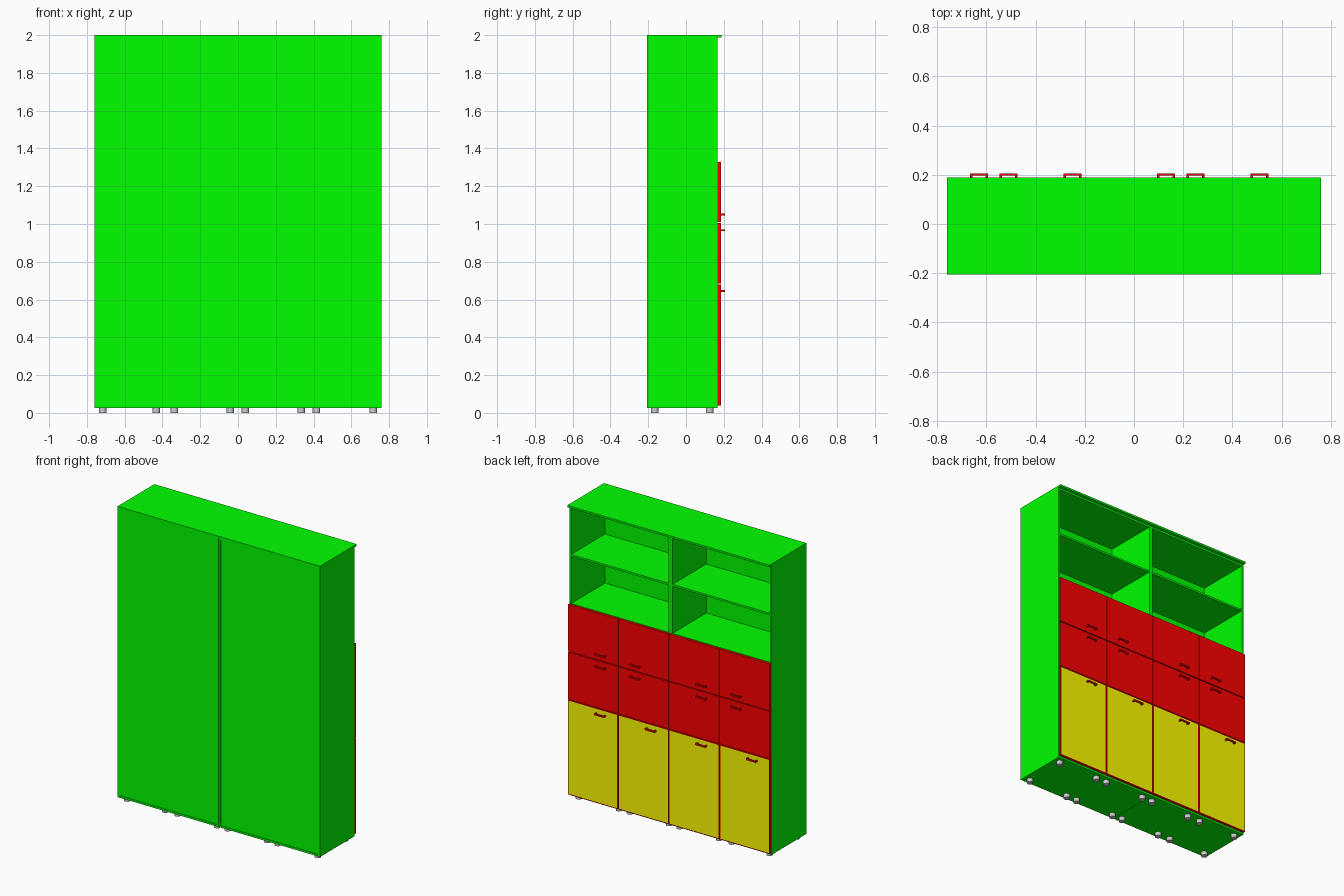
import bpy, bmesh

if "Cube" in bpy.data.objects:
    bpy.data.objects.remove(bpy.data.objects["Cube"])


def material(name, rgb):
    m = bpy.data.materials.new(name)
    m.diffuse_color = (*rgb, 1)
    m.use_nodes = True
    m.node_tree.nodes["Principled BSDF"].inputs["Base Color"].default_value = m.diffuse_color
    return m


GREEN = material("green", (0.0, 1.0, 0.0))
RED = material("red", (1.0, 0.0, 0.0))
YELLOW = material("yellow", (1.0, 1.0, 0.0))


def finish(name, bm, mats):
    me = bpy.data.meshes.new(name)
    bm.to_mesh(me)
    bm.free()
    ob = bpy.data.objects.new(name, me)
    bpy.context.collection.objects.link(ob)
    for m in mats:
        me.materials.append(m)
    return ob


def add_box(bm, x0, x1, y0, y1, z0, z1):
    vs = bmesh.ops.create_cube(bm, size=1)["verts"]
    bmesh.ops.scale(bm, vec=(x1 - x0, y1 - y0, z1 - z0), verts=vs)
    bmesh.ops.translate(bm, vec=((x0 + x1) / 2, (y0 + y1) / 2, (z0 + z1) / 2), verts=vs)


def box(name, mat, *bounds):
    bm = bmesh.new()
    add_box(bm, *bounds)
    return finish(name, bm, [mat])


W, T = 0.76, 0.013             # half width, board thickness
YB, YF = -0.206, 0.166         # closed side, open side
Z0, Z1 = 0.026, 1.987          # carcass bottom and top
DOOR0, DOOR1 = 0.168, 0.185    # door thickness span


def door(name, x0, x1, z0, z1, panel=False):
    bm = bmesh.new()
    add_box(bm, x0, x1, DOOR0, DOOR1, z0, z1)
    if panel:  # yellow face inside a red edge
        bm.normal_update()
        face = max(bm.faces, key=lambda f: f.normal.y)
        bmesh.ops.inset_region(bm, faces=[face], thickness=0.007)
        face.material_index = 1
    return finish(name, bm, [RED, YELLOW])


def handle(name, x, z):
    bm = bmesh.new()
    h, t, r = 0.037, 0.010, 0.005
    add_box(bm, x - h, x + h, 0.198, 0.206, z - r, z + r)
    for a in (x - h, x + h - t):
        add_box(bm, a, a + t, DOOR1, 0.198, z - r, z + r)
    return finish(name, bm, [RED])


# Shared top board
box("top_board", GREEN, -0.76, 0.76, YB, 0.188, Z1, 2.0)

# Two carcasses side by side, back panels set in slightly
for side, x0, x1 in (("left", -W, -0.0005), ("right", 0.0005, W)):
    a, b = x0 + T, x1 - T
    box(side + "_side_panel_a", GREEN, x0, a, YB, YF, Z0, Z1)
    box(side + "_side_panel_b", GREEN, b, x1, YB, YF, Z0, Z1)
    box(side + "_carcass_top", GREEN, a, b, YB, YF, Z1 - T, Z1)
    box(side + "_floor", GREEN, a, b, YB, YF, Z0, Z0 + T)
    box(side + "_back_panel", GREEN, a, b, YB + 0.004, YB + 0.008, Z0 + T, Z1 - T)
    for i, z in enumerate((0.677, 1.315, 1.648)):
        box(f"{side}_shelf_{i}", GREEN, a, b, YB + 0.008, YF - 0.002, z, z + T)
    m = (x0 + x1) / 2
    box(side + "_divider", GREEN, m - T / 2, m + T / 2, YB + 0.008, YF - 0.002, Z0 + T, 1.315)

# Four columns of doors and drawer fronts with handles
low_x = (-0.63, -0.25, 0.13, 0.51)
high_x = (-0.51, -0.25, 0.25, 0.51)
for i in range(4):
    x0 = -0.76 + i * 0.38 + 0.0025
    x1 = x0 + 0.375
    door(f"lower_door_{i}", x0, x1, 0.038, 0.68, True)
    door(f"middle_door_{i}", x0, x1, 0.685, 1.004)
    door(f"upper_door_{i}", x0, x1, 1.01, 1.327)
    handle(f"lower_handle_{i}", low_x[i], 0.645)
    handle(f"middle_handle_{i}", high_x[i], 0.967)
    handle(f"upper_handle_{i}", high_x[i], 1.05)

# Round feet
for i, x in enumerate((-0.716, -0.432, -0.337, -0.04, 0.039, 0.334, 0.415, 0.716)):
    for row, y in (("front", -0.165), ("back", 0.126)):
        bpy.ops.mesh.primitive_cylinder_add(vertices=24, radius=0.02, depth=Z0, location=(x, y, Z0 / 2))
        bpy.context.object.name = f"{row}_foot_{i}"
        bpy.ops.object.shade_smooth_by_angle()
